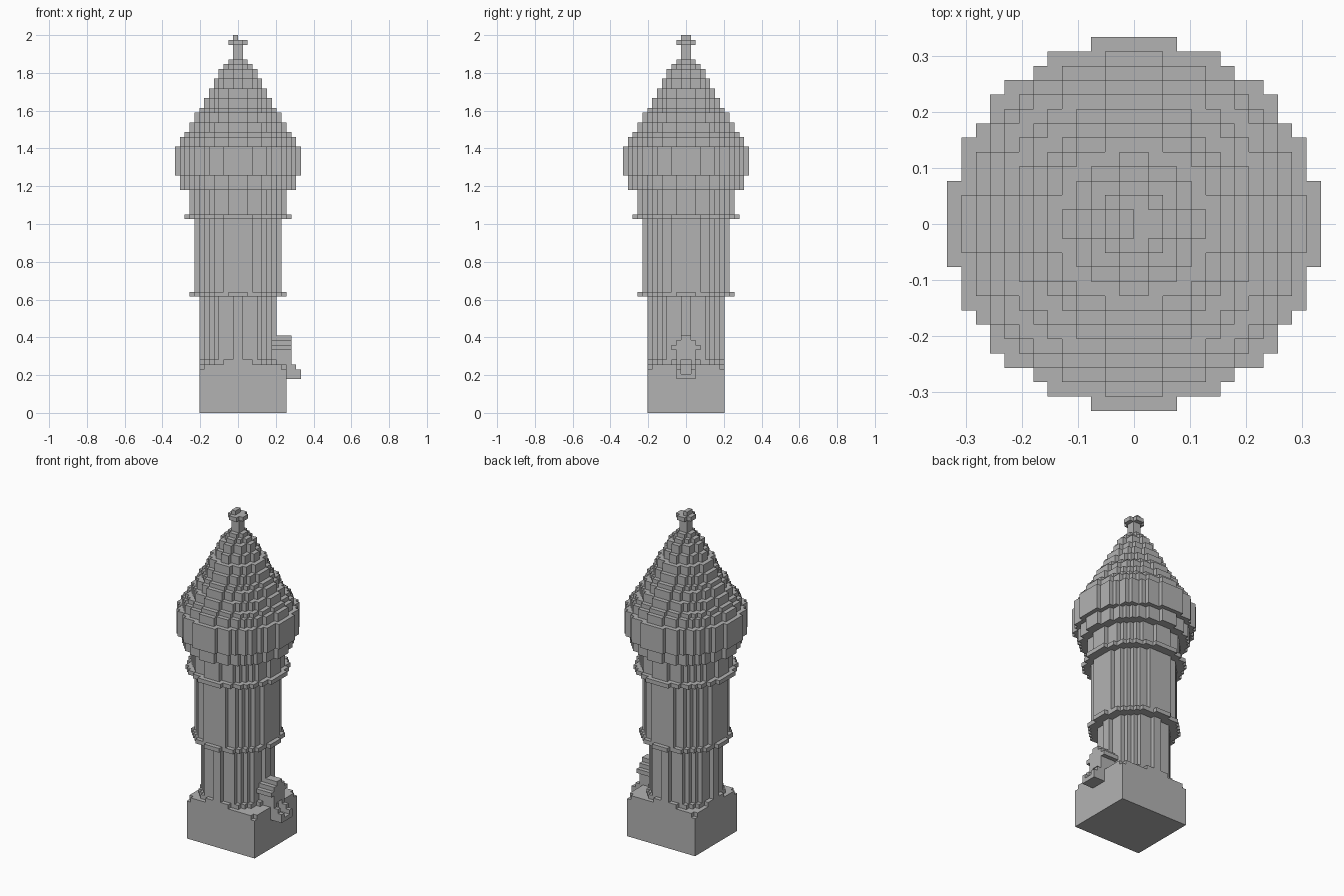
import bpy, bmesh

cube = bpy.data.objects.get("Cube")
if cube:
    bpy.data.objects.remove(cube, do_unlink=True)

U = 2 / 78  # size of one block

stone = bpy.data.materials.new("grey_stone")
stone.use_nodes = True
GREY = (0.45, 0.45, 0.45, 1)
stone.diffuse_color = GREY
stone.node_tree.nodes["Principled BSDF"].inputs["Base Color"].default_value = GREY


def finish(name, bm):
    bmesh.ops.recalc_face_normals(bm, faces=bm.faces)
    bmesh.ops.scale(bm, vec=(U, U, U), verts=bm.verts)
    mesh = bpy.data.meshes.new(name)
    bm.to_mesh(mesh)
    bm.free()
    mesh.materials.append(stone)
    bpy.context.collection.objects.link(bpy.data.objects.new(name, mesh))


def add_disc(bm, radius, z0, z1):
    """Blocky round slab: stepped outline extruded upward."""
    size = int(radius + 1)
    right = []
    for y in range(-size, size):
        w = sum((i + .5) ** 2 + (y + .5) ** 2 < radius ** 2 for i in range(size))
        if w:
            right += [(w, y), (w, y + 1)]
    # drop points repeated along straight runs
    right = [p for p in right if right.count(p) == 1]
    right = [p for i, p in enumerate(right)
             if not (0 < i < len(right) - 1 and right[i - 1][0] == p[0] == right[i + 1][0])]
    outline = right + [(-x, y) for x, y in reversed(right)]
    face = bm.faces.new([bm.verts.new((x, y, z0)) for x, y in outline])
    extruded = bmesh.ops.extrude_face_region(bm, geom=[face], use_keep_orig=True)
    top = [v for v in extruded["geom"] if isinstance(v, bmesh.types.BMVert)]
    bmesh.ops.translate(bm, vec=(0, 0, z1 - z0), verts=top)


def add_box(bm, x0, x1, y0, y1, z0, z1):
    made = bmesh.ops.create_cube(bm, size=1)["verts"]
    bmesh.ops.scale(bm, vec=(x1 - x0, y1 - y0, z1 - z0), verts=made)
    bmesh.ops.translate(bm, verts=made,
                        vec=((x0 + x1) / 2, (y0 + y1) / 2, (z0 + z1) / 2))


def disc_part(name, *slabs):
    bm = bmesh.new()
    for slab in slabs:
        add_disc(bm, *slab)
    finish(name, bm)


def box_part(name, *boxes):
    bm = bmesh.new()
    for box in boxes:
        add_box(bm, *box)
    finish(name, bm)


# Square base with nibbled upper corners
box_part("base", (-8, 10, -8, 8, 0, 9), (-8, 10, -7, 7, 9, 10), (-7, 9, -8, 8, 9, 10))

# Shaft sections and their rings
disc_part("shaft_foot", (7.95, 10, 11))
disc_part("lower_shaft", (7.6, 11, 24))
disc_part("lower_ring", (9.75, 24, 25))
disc_part("upper_shaft", (8.9, 25, 40))
disc_part("upper_ring", (10.8, 40, 41))
disc_part("collar", (9.8, 41, 46))
disc_part("head", (11.75, 46, 49), (12.75, 49, 55))

# Stepped roof: each tier is one block narrower
bm = bmesh.new()
z = 55
for half, height in zip(range(12, 1, -1), (2, 1, 2, 2, 1, 2, 2, 2, 2, 1, 1)):
    add_disc(bm, half - .28, z, z + height)
    z += height
finish("roof", bm)

# Finial
disc_part("finial_neck", (.75, 73, 76))
disc_part("finial_cross", (1.7, 76, 77))
box_part("finial_tip", (-1, 0, -1, 1, 77, 78))

# Porch with stepped gable on the left side
box_part("porch_gable", (7, 11, -1, 1, 15, 16), (7, 11, -2, 2, 14, 15),
         (7, 11, -3, 3, 13, 14), (7, 11, -2, 2, 11, 13))
box_part("porch_wall", (7, 9, -2, 2, 10, 11),
         *[(9, 11, y, y + 1, 10, 11) for y in (-2, 1)])

# Doorstep with raised sides
box_part("doorstep", (10, 13, -2, 2, 7, 8),
         *[(10, 13, y, y + 1, 8, 9) for y in (-2, 1)],
         *[(10, 12, y, y + 1, 9, 10) for y in (-2, 1)])
